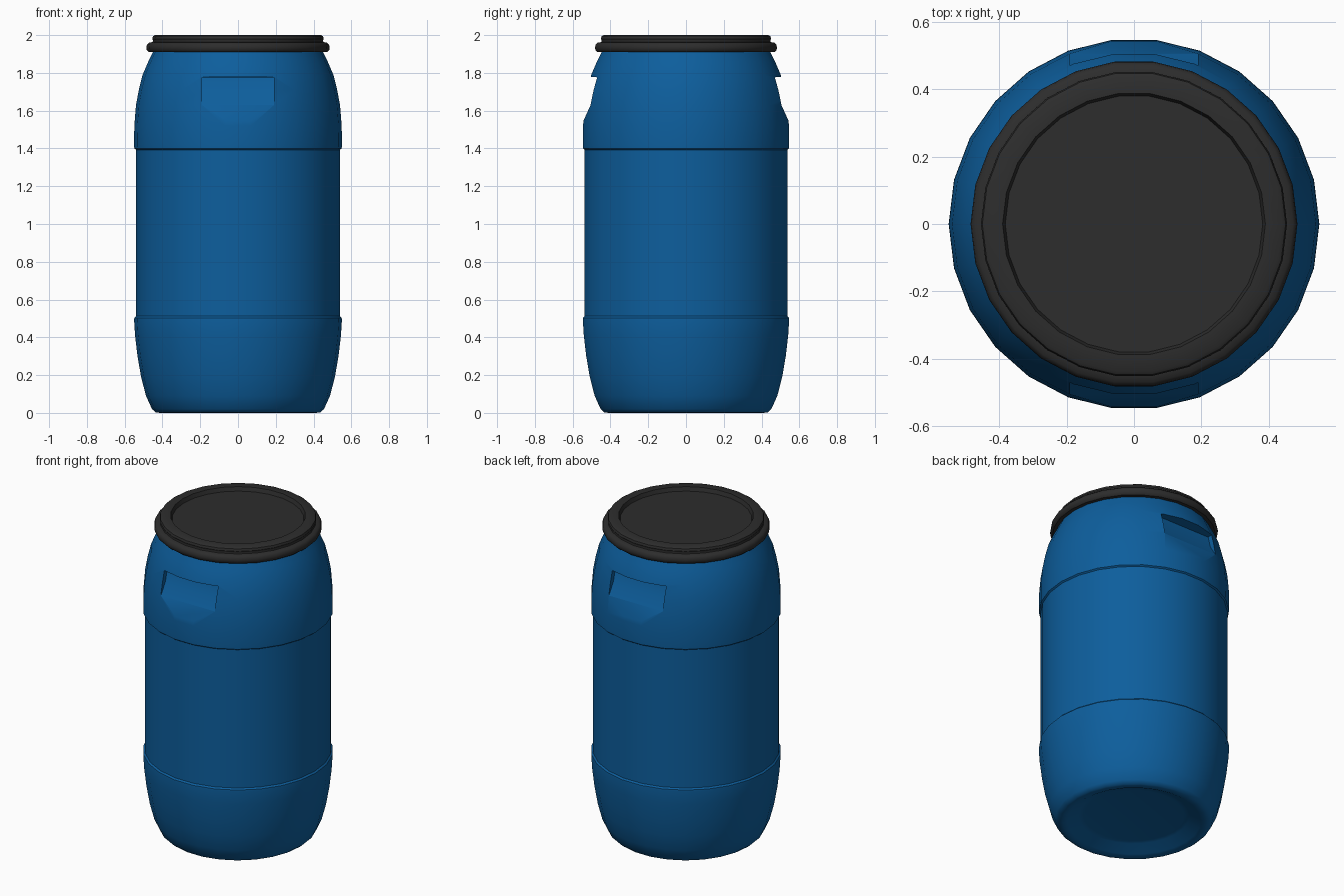
import bpy, bmesh, math

if "Cube" in bpy.data.objects:
    bpy.data.objects.remove(bpy.data.objects["Cube"])

SIDES = 26


def material(name, rgb):
    m = bpy.data.materials.new(name)
    m.diffuse_color = (*rgb, 1.0)
    m.use_nodes = True
    m.node_tree.nodes["Principled BSDF"].inputs["Base Color"].default_value = m.diffuse_color
    return m


def make_object(name, bm, mat):
    bmesh.ops.recalc_face_normals(bm, faces=bm.faces[:])
    me = bpy.data.meshes.new(name)
    bm.to_mesh(me)
    bm.free()
    ob = bpy.data.objects.new(name, me)
    bpy.context.collection.objects.link(ob)
    me.materials.append(mat)
    return ob


def lathe(name, profile, mat):
    """Closed solid of revolution, capped at both ends of the (r, z) profile."""
    bm = bmesh.new()
    rings = []
    for r, z in profile:
        rings.append([bm.verts.new((r * math.cos(2 * math.pi * i / SIDES),
                                    r * math.sin(2 * math.pi * i / SIDES), z))
                      for i in range(SIDES)])
    for a, b in zip(rings, rings[1:]):
        for i in range(SIDES):
            j = (i + 1) % SIDES
            bm.faces.new((a[i], a[j], b[j], b[i]))
    bm.faces.new(rings[0][::-1])
    bm.faces.new(rings[-1])
    return make_object(name, bm, mat)


def smooth(ob, angle):
    bpy.ops.object.select_all(action='DESELECT')
    ob.select_set(True)
    bpy.context.view_layer.objects.active = ob
    bpy.ops.object.shade_smooth_by_angle(angle=math.radians(angle))


blue = material("barrel blue", (0.004, 0.112, 0.335))
black = material("lid black", (0.026, 0.026, 0.026))

# Barrel body: recessed base, bulged ends, slightly narrower middle
body = lathe("barrel_body", [
    (0.29, 0.045), (0.32, 0.04), (0.385, 0.006), (0.41, 0.0), (0.435, 0.002),
    (0.455, 0.02), (0.487, 0.09), (0.513, 0.19), (0.532, 0.30), (0.545, 0.41),
    (0.55, 0.49), (0.549, 0.503), (0.54, 0.512),
    (0.54, 1.393), (0.549, 1.40), (0.55, 1.42), (0.549, 1.52), (0.54, 1.63),
    (0.525, 1.71), (0.505, 1.79), (0.475, 1.86), (0.445, 1.92)], blue)

# Hand grip pockets, front and back: undercut top, ramped floor
for side in (-1, 1):
    bm = bmesh.new()
    section = [(0.44, 1.775), (0.70, 1.79), (0.70, 1.47), (0.576, 1.47),
               (0.546, 1.54), (0.505, 1.63), (0.46, 1.70)]
    ends = [[bm.verts.new((x, side * y, z)) for y, z in section]
            for x in (-0.19, 0.19)]
    n = len(section)
    for i in range(n):
        j = (i + 1) % n
        bm.faces.new((ends[0][i], ends[0][j], ends[1][j], ends[1][i]))
    bm.faces.new(ends[0])
    bm.faces.new(ends[1])
    cutter = make_object("grip_cutter", bm, blue)
    cutter.hide_render = True
    mod = body.modifiers.new("grip", 'BOOLEAN')
    mod.operation = 'DIFFERENCE'
    mod.object = cutter
    bpy.context.view_layer.objects.active = body
    bpy.ops.object.modifier_apply(modifier=mod.name)
    bpy.data.objects.remove(cutter)
smooth(body, 40)

# Lid: clamp ring, raised rim and sunken top
lid = lathe("lid", [
    (0.44, 1.91), (0.472, 1.91), (0.483, 1.92), (0.485, 1.935), (0.482, 1.95),
    (0.472, 1.96), (0.452, 1.963), (0.45, 1.972), (0.454, 1.98),
    (0.45, 1.994), (0.44, 2.0), (0.39, 2.0), (0.382, 1.975)], black)
smooth(lid, 40)
